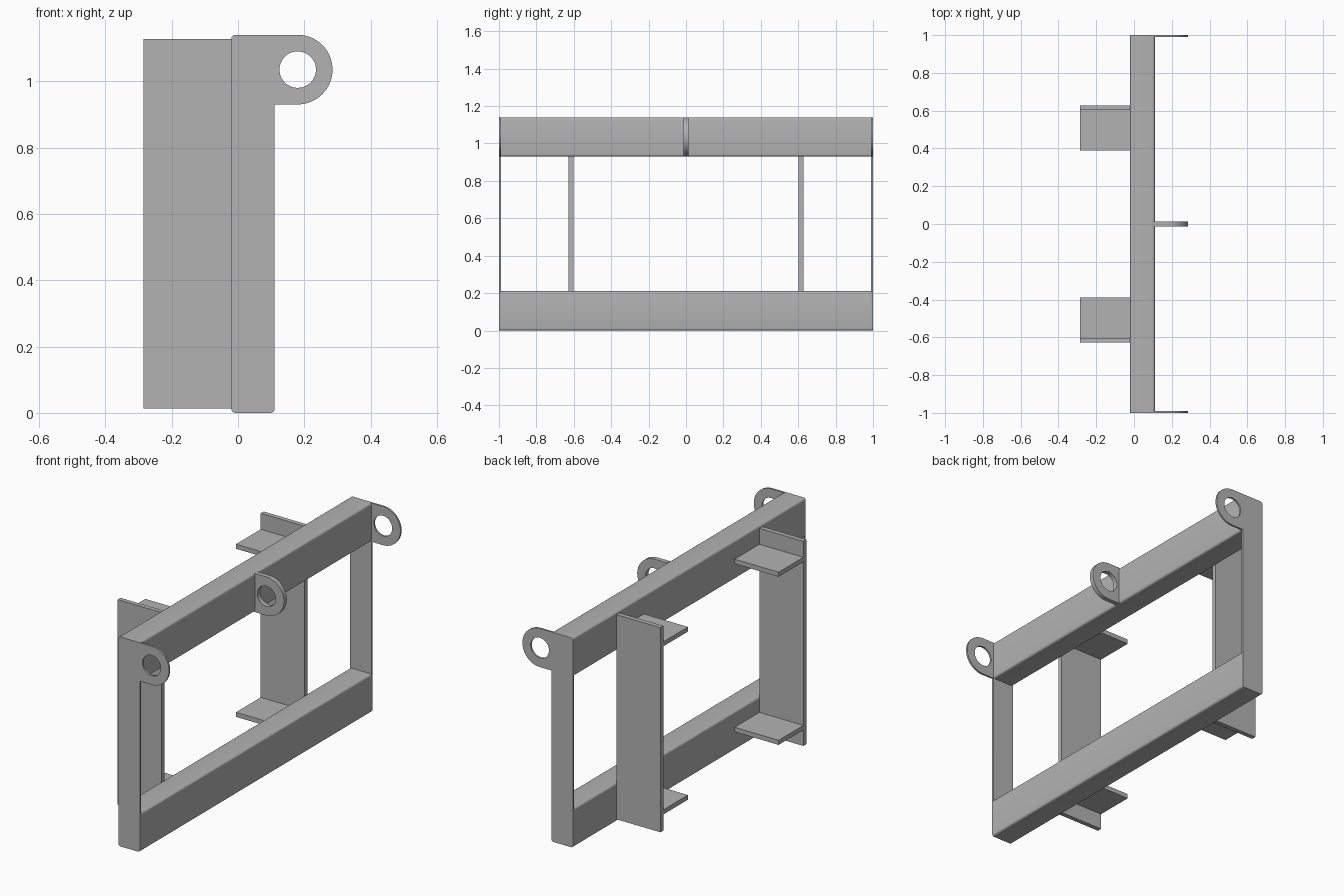
import bpy
import math
from mathutils import Matrix

cube = bpy.data.objects.get("Cube")
if cube:
    bpy.data.objects.remove(cube, do_unlink=True)

# Single painted steel colour
steel = bpy.data.materials.new("grey_steel")
steel.use_nodes = True
colour = (0.45, 0.45, 0.45, 1.0)
steel.diffuse_color = colour
steel.node_tree.nodes["Principled BSDF"].inputs["Base Color"].default_value = colour

# Frame section and eye dimensions
BACK, FRONT, TIP = -0.02, 0.11, -0.285
HEIGHT, BEAM = 1.14, 0.21
EYE_X, EYE_Z, EYE_R, HOLE_R = 0.18, 1.035, 0.105, 0.055
ROUND = 0.012


def arc(cx, cz, r, start, end, steps):
    """Points on an arc, angles in degrees."""
    angles = [math.radians(start + (end - start) * i / steps) for i in range(steps + 1)]
    return [(cx + r * math.cos(a), cz + r * math.sin(a)) for a in angles]


def plate(name, outlines, y, thickness):
    """Extrude x-z outlines along y; inner outlines become holes."""
    curve = bpy.data.curves.new(name, "CURVE")
    curve.dimensions = "2D"
    curve.fill_mode = "BOTH"
    curve.extrude = thickness / 2
    for points in outlines:
        spline = curve.splines.new("POLY")
        spline.points.add(len(points) - 1)
        for point, (x, z) in zip(spline.points, points):
            point.co = (x, z, 0, 1)
        spline.use_cyclic_u = True
    obj = bpy.data.objects.new(name, curve)
    bpy.context.collection.objects.link(obj)
    bpy.ops.object.select_all(action="DESELECT")
    obj.select_set(True)
    bpy.context.view_layer.objects.active = obj
    bpy.ops.object.convert(target="MESH")
    obj = bpy.context.object
    obj.data.transform(Matrix.Translation((0, y, 0)) @ Matrix.Rotation(math.pi / 2, 4, "X"))
    obj.data.materials.clear()
    obj.data.materials.append(steel)
    bpy.ops.object.shade_smooth_by_angle(angle=math.radians(30))
    return obj


def rectangle(x0, x1, z0, z1, r=0):
    """Rectangle outline, with rounded corners if r is given."""
    if not r:
        return [(x0, z0), (x1, z0), (x1, z1), (x0, z1)]
    return (arc(x0 + r, z0 + r, r, 180, 270, 4) + arc(x1 - r, z0 + r, r, 270, 360, 4)
            + arc(x1 - r, z1 - r, r, 0, 90, 4) + arc(x0 + r, z1 - r, r, 90, 180, 4))


eye_arc = arc(EYE_X, EYE_Z, EYE_R, -90, 90, 32)
hole = arc(EYE_X, EYE_Z, HOLE_R, 0, 352.5, 47)

# Long rounded beams
for name, z in (("lower_beam", 0), ("upper_beam", HEIGHT - BEAM)):
    plate(name, [rectangle(BACK, FRONT, z, z + BEAM, ROUND)], 0, 1.98)

# End plates with lifting eyes
end_outline = (arc(BACK + ROUND, ROUND, ROUND, 180, 270, 4)
               + arc(FRONT - ROUND, ROUND, ROUND, 270, 360, 4)
               + [(FRONT, EYE_Z - EYE_R)] + eye_arc
               + arc(BACK + ROUND, HEIGHT - ROUND, ROUND, 90, 180, 4))
for name, y in (("front_end_plate", -0.995), ("back_end_plate", 0.995)):
    plate(name, [end_outline, hole], y, 0.01)

# Middle lifting eye
middle = [(FRONT - 0.005, EYE_Z - EYE_R)] + eye_arc + [(FRONT - 0.005, EYE_Z + EYE_R)]
plate("middle_eye", [middle, hole], 0, 0.025)

# Upright brackets, each with two inward shelves
for label, side in (("front", -1), ("back", 1)):
    plate(label + "_upright", [rectangle(TIP, BACK, 0.013, 1.127)], side * 0.615, 0.025)
    for level, z in (("lower", 0.1), ("upper", 1.015)):
        plate(f"{label}_{level}_shelf", [rectangle(TIP, BACK, z, z + 0.025)],
              side * 0.497, 0.214)
